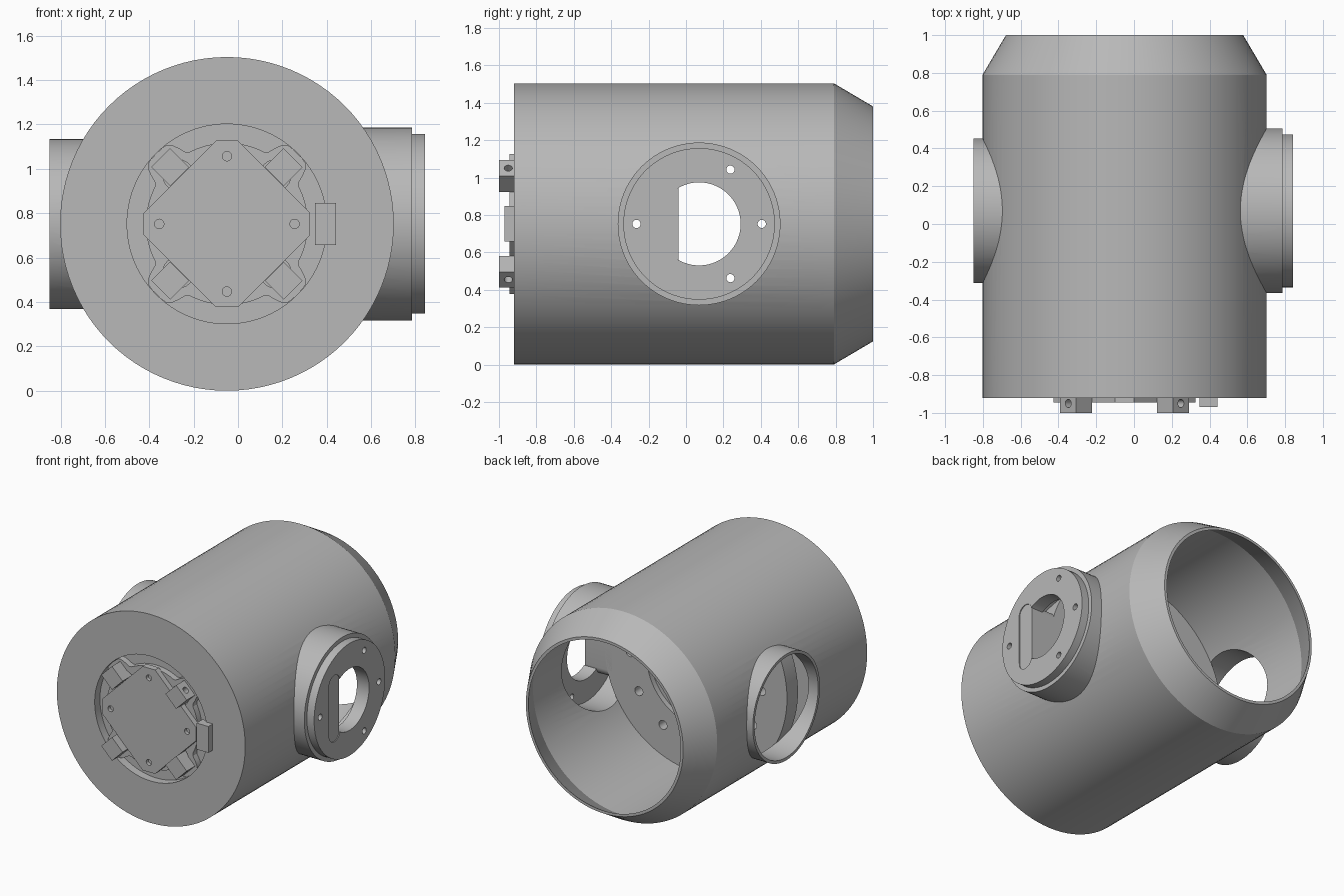
import bpy, bmesh
from math import sin, cos, pi, radians
from mathutils import Matrix, Vector

if "Cube" in bpy.data.objects:
    bpy.data.objects.remove(bpy.data.objects["Cube"], do_unlink=True)

CX, CZ = -0.05, 0.752        # housing axis
CY = 0.07                    # side port axis

grey = bpy.data.materials.new("plain grey")
grey.use_nodes = True
grey.diffuse_color = (0.48, 0.48, 0.48, 1)
grey.node_tree.nodes["Principled BSDF"].inputs["Base Color"].default_value = (0.48, 0.48, 0.48, 1)


def circle(r, u=0, v=0, n=96):
    return [(u + r * cos(2 * pi * i / n), v + r * sin(2 * pi * i / n)) for i in range(n)]


def rect(w, h, u=0, v=0):
    return [(u + a * w / 2, v + b * h / 2) for a, b in ((-1, -1), (1, -1), (1, 1), (-1, 1))]


def loft(name, rings, axis="y", turn=0):
    """Solid through outlines (offset, points); y axis is the housing, x axis the side ports."""
    bm = bmesh.new()
    loops = []
    for t, pts in rings:
        if axis == "y":
            loops.append([bm.verts.new((CX + u, t, CZ + v)) for u, v in pts])
        else:
            loops.append([bm.verts.new((t, CY + u, CZ + v)) for u, v in pts])
    for a, b in zip(loops, loops[1:]):
        for i in range(len(a)):
            j = (i + 1) % len(a)
            bm.faces.new((a[i], a[j], b[j], b[i]))
    bm.faces.new(loops[0])
    bm.faces.new(loops[-1])
    bmesh.ops.recalc_face_normals(bm, faces=bm.faces)
    if turn:
        bmesh.ops.rotate(bm, verts=bm.verts, cent=Vector((CX, 0, CZ)),
                         matrix=Matrix.Rotation(turn, 3, "Y"))
    mesh = bpy.data.meshes.new(name)
    bm.to_mesh(mesh)
    bm.free()
    mesh.materials.append(grey)
    ob = bpy.data.objects.new(name, mesh)
    bpy.context.collection.objects.link(ob)
    return ob


def prism(name, pts, t0, t1, axis="y", turn=0):
    return loft(name, [(t0, pts), (t1, pts)], axis, turn)


def combine(ob, tool, op="DIFFERENCE"):
    """Apply a boolean and drop its helper."""
    tool.hide_render = True
    mod = ob.modifiers.new("cut", "BOOLEAN")
    mod.operation, mod.object, mod.solver = op, tool, "EXACT"
    bpy.context.view_layer.objects.active = ob
    bpy.ops.object.modifier_apply(modifier=mod.name)
    bpy.data.objects.remove(tool, do_unlink=True)


def drill(ob, r, u, v, t0, t1, axis="y", turn=0):
    combine(ob, prism("drill", circle(r, u, v, 24), t0, t1, axis, turn))


# Housing shell with conical rear and two side ports
housing = loft("housing", [(-0.92, circle(0.752)), (0.79, circle(0.752)), (1.0, circle(0.628))])
combine(housing, loft("left_port", [(0.3, circle(0.435)), (0.785, circle(0.435))], "x"), "UNION")
combine(housing, prism("right_port", circle(0.383), -0.85, -0.3, "x"), "UNION")
combine(housing, loft("cavity", [(-0.8, circle(0.725)), (0.78, circle(0.725)),
                                 (1.0, circle(0.608)), (1.05, circle(0.58))]))
combine(housing, prism("left_bore", circle(0.385), 0.2, 0.9, "x"))
combine(housing, prism("right_bore", circle(0.362), -0.95, -0.2, "x"))
combine(housing, prism("front_recess", circle(0.45), -1.0, -0.86))

# Bolted cover on the left port, with a round opening
cover = prism("port_cover", circle(0.405), 0.745, 0.842, "x")
combine(cover, prism("opening", circle(0.222), 0.6, 0.95, "x"))
for deg in (0, 60, 180, 300):
    drill(cover, 0.022, 0.335 * cos(radians(deg)), 0.335 * sin(radians(deg)), 0.6, 0.95, "x")

# Bulkhead across the housing, with a bolt circle and stepped bore
bulkhead = prism("bulkhead", circle(0.728), -0.165, -0.04)
combine(bulkhead, prism("bore", circle(0.35), -0.3, 0.1))
combine(bulkhead, prism("bore_step", circle(0.39), -0.08, 0.1))
for k in range(12):
    a = k * pi / 6
    drill(bulkhead, 0.032, 0.525 * cos(a), 0.525 * sin(a), -0.3, 0.1)

# Rounded bulkhead tab that reaches out through the cover
half = 0.0625
tab_pts = [(-0.1725 + half * cos(pi * i / 16), (0.1775 if i <= 16 else -0.1775) + half * sin(pi * i / 16))
           for i in range(33)]
slot = prism("slot", tab_pts, 0.6, 0.95, "x")
combine(cover, slot)
prism("bulkhead_tab", tab_pts, 0.62, 0.836, "x")

# Scalloped carrier in the front recess: full radius on the diagonals
outline = []
for i in range(144):
    a = 2 * pi * i / 144
    k = min(1, max(0, (-cos(4 * a) - 0.4) / 0.5))
    r = 0.365 + 0.084 * k * k * (3 - 2 * k)
    outline.append((r * cos(a), r * sin(a)))
carrier = prism("front_carrier", outline, -0.905, -0.855)

# Diamond front plate with clipped corners and four screw holes
c, e = 0.375, 0.05
plate = prism("front_plate", [(c, -e), (c, e), (e, c), (-e, c), (-c, e), (-c, -e), (-e, -c), (e, -c)],
              -0.945, -0.9)
for k in range(4):
    drill(plate, 0.021, 0.305 * cos(k * pi / 2), 0.305 * sin(k * pi / 2), -1.0, -0.92)

# Four clamp blocks on the diagonals, each drilled from its outer face
for k in range(4):
    turn = pi / 4 + k * pi / 2
    drill(carrier, 0.07, 0.31, 0, -1.0, -0.875, "y", turn)
    block = prism("clamp_block_%d" % (k + 1), rect(0.12, 0.12, 0.362, 0), -1.0, -0.87, "y", turn)
    drill(block, 0.022, -0.95 - CY, 0, 0.33, 0.5, "x", turn)

# Small key on the rim of the recess
prism("rim_key", rect(0.095, 0.19, 0.445, 0), -0.97, -0.9)

# Smooth round walls, keep edges crisp
for ob in bpy.context.collection.objects:
    if ob.type == "MESH" and grey.name in ob.data.materials:
        bpy.ops.object.select_all(action="DESELECT")
        ob.select_set(True)
        bpy.context.view_layer.objects.active = ob
        bpy.ops.object.shade_smooth_by_angle(angle=radians(25))
